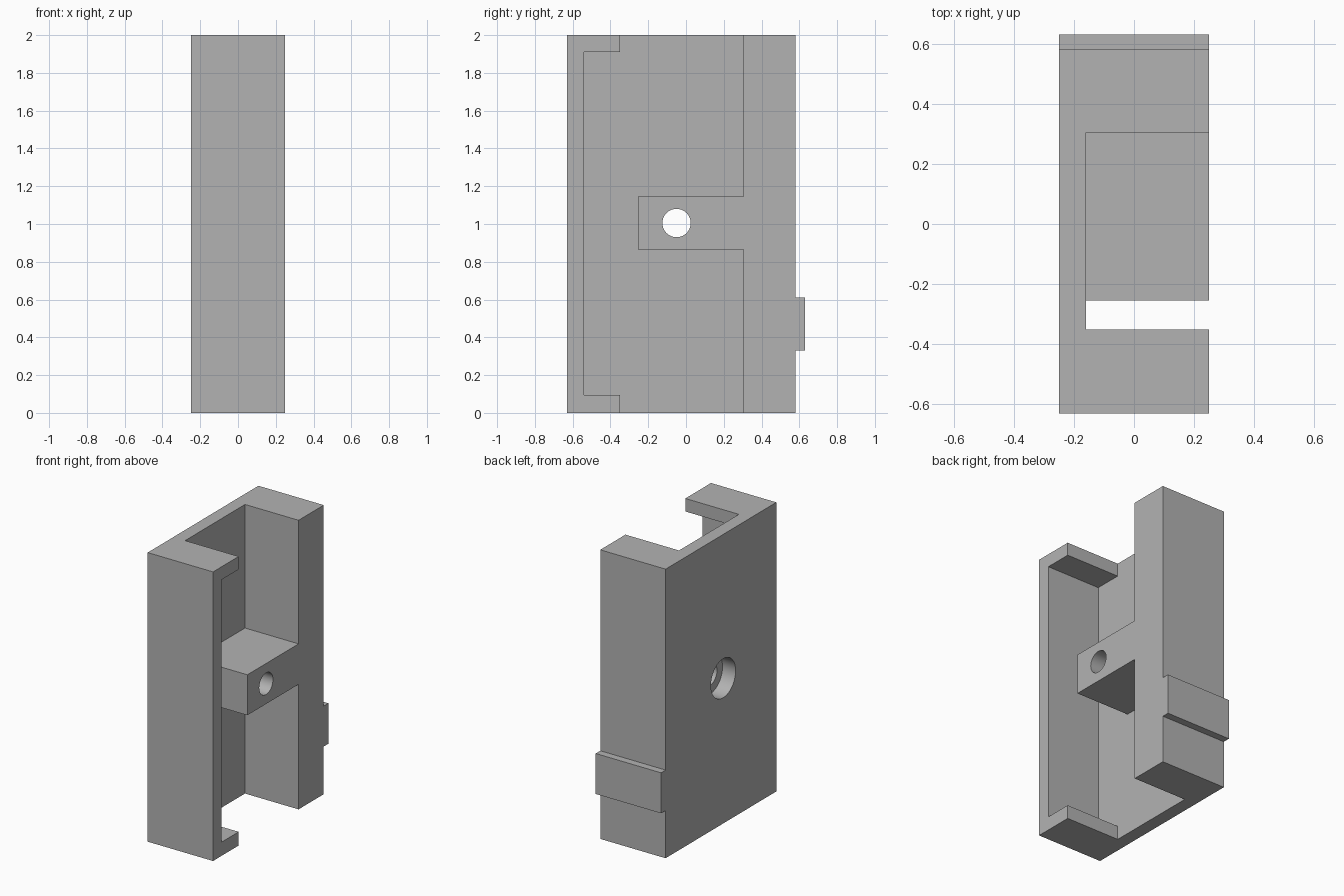
import bpy, bmesh, math

old = bpy.data.objects.get("Cube")
if old:
    bpy.data.objects.remove(old, do_unlink=True)

grey = bpy.data.materials.new("plain grey")
grey.use_nodes = True
colour = (0.45, 0.45, 0.45, 1)
grey.diffuse_color = colour
grey.node_tree.nodes["Principled BSDF"].inputs["Base Color"].default_value = colour


def extrude_x(name, profile, x0, x1):
    """Solid from a (y, z) outline swept along x."""
    bm = bmesh.new()
    face = bm.faces.new([bm.verts.new((x0, y, z)) for y, z in profile])
    moved = bmesh.ops.extrude_face_region(bm, geom=[face])["geom"]
    verts = [v for v in moved if isinstance(v, bmesh.types.BMVert)]
    bmesh.ops.translate(bm, verts=verts, vec=(x1 - x0, 0, 0))
    bmesh.ops.recalc_face_normals(bm, faces=bm.faces)
    mesh = bpy.data.meshes.new(name)
    bm.to_mesh(mesh)
    bm.free()
    mesh.materials.append(grey)
    obj = bpy.data.objects.new(name, mesh)
    bpy.context.collection.objects.link(obj)
    return obj


def rect(y0, y1, z0, z1):
    return [(y0, z0), (y1, z0), (y1, z1), (y0, z1)]


def circle(y, z, r, n=64):
    turns = [2 * math.pi * i / n for i in range(n)]
    return [(y + r * math.cos(a), z + r * math.sin(a)) for a in turns]


# Main block, hollowed from the +x side
body = extrude_x("body", rect(-0.63, 0.58, 0, 2), -0.25, 0.25)

# Pocket outline leaves the front wall, its two lips, the back wall and the arm
pocket = [(-0.35, 2.1), (-0.35, 1.91), (-0.54, 1.91), (-0.54, 0.095),
          (-0.35, 0.095), (-0.35, -0.1), (0.305, -0.1), (0.305, 0.865),
          (-0.255, 0.865), (-0.255, 1.145), (0.305, 1.145), (0.305, 2.1)]
cutters = [
    extrude_x("pocket_cutter", pocket, -0.16, 0.4),
    extrude_x("hole_cutter", circle(-0.05, 1.005, 0.075), -0.4, 0.4),
    extrude_x("counterbore_cutter", circle(-0.05, 1.005, 0.135), -0.4, -0.15),
]
bpy.context.view_layer.objects.active = body
for cutter in cutters:
    cutter.hide_render = True
    cut = body.modifiers.new(cutter.name, "BOOLEAN")
    cut.operation = "DIFFERENCE"
    cut.solver = "EXACT"
    cut.object = cutter
    bpy.ops.object.modifier_apply(modifier=cut.name)
    bpy.data.objects.remove(cutter, do_unlink=True)

# Raised tab on the back wall
extrude_x("back_tab", rect(0.58, 0.63, 0.33, 0.61), -0.25, 0.25)

# Smooth hole walls, crisp edges elsewhere
bpy.ops.object.select_all(action="DESELECT")
body.select_set(True)
bpy.context.view_layer.objects.active = body
bpy.ops.object.shade_smooth_by_angle(angle=math.radians(30))
